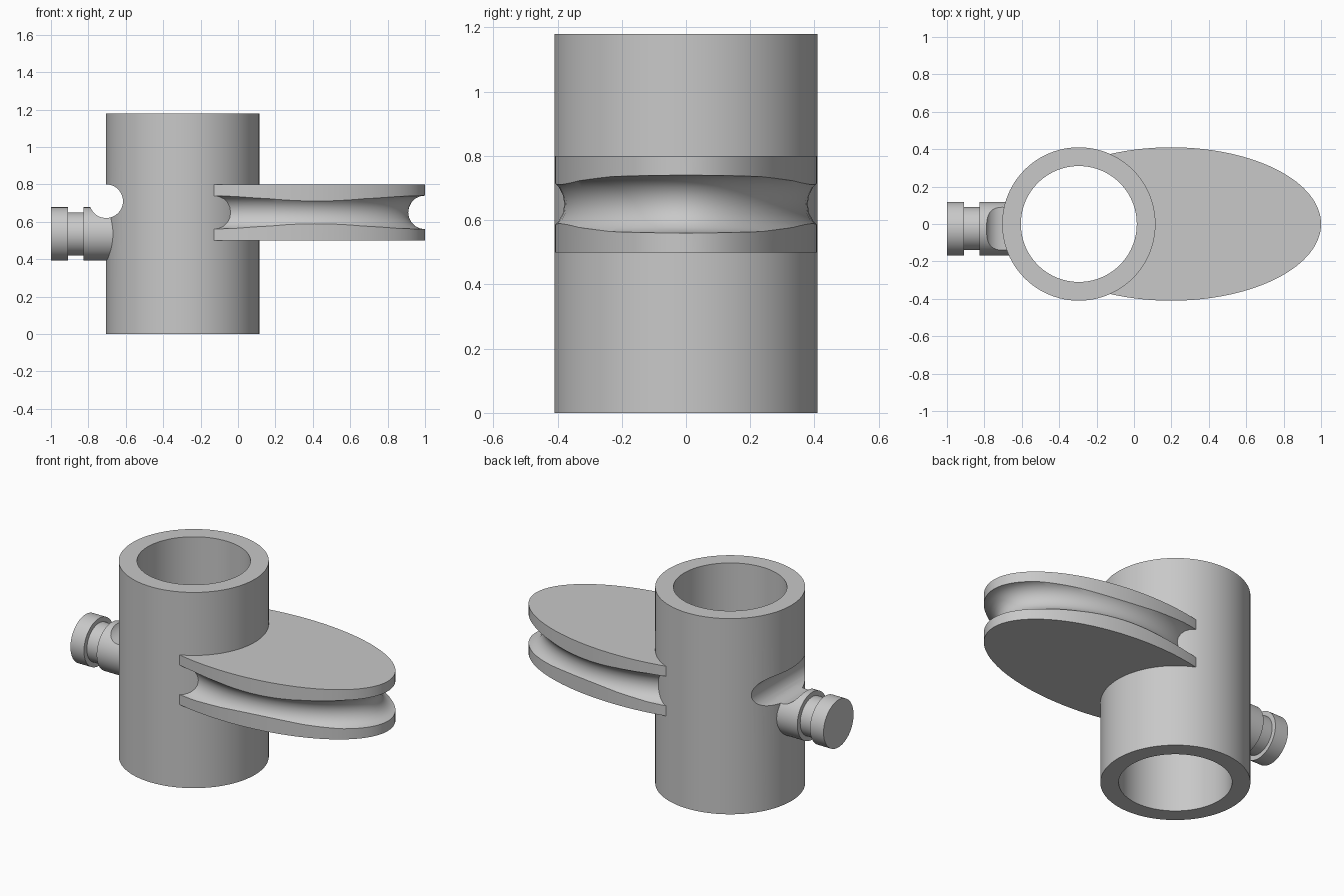
import bpy
import math
from mathutils import Vector

cube = bpy.data.objects.get("Cube")
if cube:
    bpy.data.objects.remove(cube, do_unlink=True)

TUBE_X, TUBE_R, BORE_R, HEIGHT = -0.295, 0.41, 0.31, 1.18
PLATE_X, PLATE_A, PLATE_B, PLATE_Z = 0.2, 0.8, 0.41, 0.65

grey = bpy.data.materials.new("light grey")
grey.use_nodes = True
grey.diffuse_color = (0.58, 0.58, 0.58, 1)
grey.node_tree.nodes["Principled BSDF"].inputs["Base Color"].default_value = grey.diffuse_color


def cylinder(name, radius, length, centre, axis="Z", sides=96):
    turn = {"X": (0, math.pi / 2, 0), "Y": (math.pi / 2, 0, 0), "Z": (0, 0, 0)}[axis]
    bpy.ops.mesh.primitive_cylinder_add(vertices=sides, radius=radius, depth=length,
                                        location=centre, rotation=turn)
    obj = bpy.context.object
    obj.name = name
    return obj


def combine(obj, other, operation="DIFFERENCE"):
    """Apply a boolean and discard the second object."""
    mod = obj.modifiers.new("Boolean", "BOOLEAN")
    mod.operation, mod.solver, mod.object = operation, "EXACT", other
    bpy.ops.object.select_all(action="DESELECT")
    bpy.context.view_layer.objects.active = obj
    obj.select_set(True)
    bpy.ops.object.modifier_apply(modifier=mod.name)
    bpy.data.objects.remove(other, do_unlink=True)


def finish(obj):
    obj.data.materials.clear()
    obj.data.materials.append(grey)
    bpy.ops.object.select_all(action="DESELECT")
    bpy.context.view_layer.objects.active = obj
    obj.select_set(True)
    bpy.ops.object.shade_smooth_by_angle(angle=math.radians(30))


def notch():
    return cylinder("notch_cutter", 0.09, 1.2, (-0.705, 0, 0.71), "Y", 48)


def groove():
    """Round cord around the elliptical rim, running shallower along the flanks."""
    curve = bpy.data.curves.new("groove_cutter", "CURVE")
    curve.dimensions = "3D"
    curve.bevel_depth, curve.bevel_resolution = 0.09, 8
    count = 96
    spline = curve.splines.new("POLY")
    spline.points.add(count - 1)
    spline.use_cyclic_u = True
    for i, point in enumerate(spline.points):
        t = 2 * math.pi * i / count
        x, y = PLATE_A * math.cos(t), PLATE_B * math.sin(t)
        out = Vector((math.cos(t) / PLATE_A, math.sin(t) / PLATE_B, 0)).normalized()
        offset = 0.065 * max(0, 1 - ((x + PLATE_X - 0.42) / 0.58) ** 2)
        point.co = (*(Vector((PLATE_X + x, y, PLATE_Z)) + out * offset), 1)
    obj = bpy.data.objects.new("groove_cutter", curve)
    bpy.context.collection.objects.link(obj)
    bpy.ops.object.select_all(action="DESELECT")
    bpy.context.view_layer.objects.active = obj
    obj.select_set(True)
    bpy.ops.object.convert(target="MESH")
    return bpy.context.object


# Upright tube with open bore and side notch
tube = cylinder("tube", TUBE_R, HEIGHT, (TUBE_X, 0, HEIGHT / 2))
combine(tube, cylinder("bore_cutter", BORE_R, 2, (TUBE_X, 0, HEIGHT / 2)))
combine(tube, notch())
finish(tube)

# Elliptical plate with grooved rim, hollowed where it meets the tube
plate = cylinder("grooved_plate", 1, 0.3, (PLATE_X, 0, PLATE_Z), sides=128)
plate.scale = (PLATE_A, PLATE_B, 1)
bpy.ops.object.transform_apply(location=False, rotation=False, scale=True)
combine(plate, groove())
combine(plate, cylinder("bore_cutter", TUBE_R - 0.03, 1, (TUBE_X, 0, PLATE_Z)))
finish(plate)

# Stepped peg on the left-hand end of the x axis
peg = None
for start, end, radius in [(-1, -0.91, 0.143), (-0.93, -0.8, 0.115), (-0.825, -0.65, 0.143)]:
    part = cylinder("peg", radius, end - start, ((start + end) / 2, -0.025, 0.535), "X", 64)
    if peg:
        combine(peg, part, "UNION")
    else:
        peg = part
combine(peg, notch())
finish(peg)
